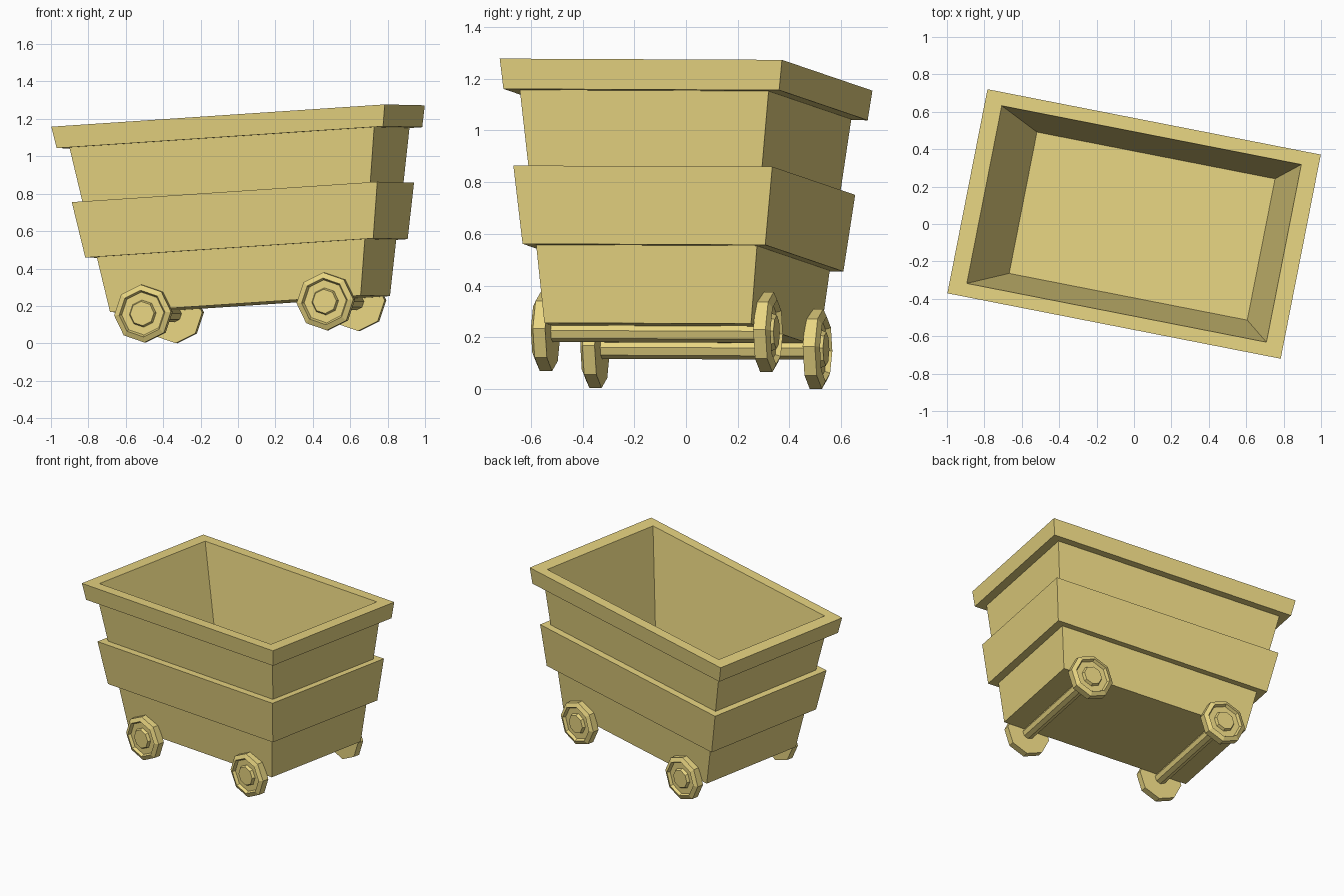
import bpy, bmesh, math
from mathutils import Matrix

if "Cube" in bpy.data.objects:
    bpy.data.objects.remove(bpy.data.objects["Cube"])

gold = bpy.data.materials.new("gold_paint")
gold.diffuse_color = (0.80, 0.66, 0.22, 1)
gold.use_nodes = True
gold.node_tree.nodes["Principled BSDF"].inputs["Base Color"].default_value = gold.diffuse_color

# The whole cart is turned on plan and pitched slightly nose-up
POSE = (Matrix.Rotation(math.radians(-11.1), 4, 'Z')
        @ Matrix.Translation((0.08, -0.005, 0))
        @ Matrix.Rotation(math.radians(-3.75), 4, 'Y')
        @ Matrix.Rotation(math.radians(-0.25), 4, 'X'))


def loft(name, rings, local=Matrix()):
    """Skin a list of closed point rings, cap both ends and pose the result."""
    bm = bmesh.new()
    loops = [[bm.verts.new(p) for p in ring] for ring in rings]
    for a, b in zip(loops, loops[1:]):
        n = len(a)
        for i in range(n):
            bm.faces.new((a[i], a[(i + 1) % n], b[(i + 1) % n], b[i]))
    bm.faces.new(loops[0][::-1])
    bm.faces.new(loops[-1])
    bmesh.ops.recalc_face_normals(bm, faces=bm.faces)
    bm.transform(POSE @ local)
    mesh = bpy.data.meshes.new(name)
    bm.to_mesh(mesh)
    bm.free()
    mesh.materials.append(gold)
    obj = bpy.data.objects.new(name, mesh)
    bpy.context.collection.objects.link(obj)
    return obj


def rect(h, hl, hw):
    return [(-hl, -hw, h), (hl, -hw, h), (hl, hw, h), (-hl, hw, h)]


def octagon(r, h):
    return [(r * math.cos(i * math.pi / 4), r * math.sin(i * math.pi / 4), h)
            for i in range(8)]


# Tub: tapered walls with a middle band, a top rim and a hollow inside
# (height, half length, half width)
tub_profile = [
    (0.210, 0.684, 0.407), (0.509, 0.732, 0.435),   # lower wall
    (0.509, 0.786, 0.478), (0.809, 0.834, 0.510),   # band
    (0.809, 0.786, 0.460), (1.102, 0.832, 0.490),   # upper wall
    (1.102, 0.891, 0.543), (1.218, 0.910, 0.556),   # rim
    (1.218, 0.818, 0.484), (0.540, 0.650, 0.385),   # inside and floor
]
loft("tub", [rect(*s) for s in tub_profile])

# Wheels with a dished outer face and hub, plus the axles between them
AXLE_X, AXLE_H, WHEEL_Y = 0.498, 0.19, 0.44
wheel_profile = [(0.155, -0.03), (0.155, 0.018), (0.125, 0.032),
                 (0.115, 0.012), (0.073, 0.012), (0.065, 0.032)]
for end, sx in (("rear", -1), ("front", 1)):
    place = Matrix.Translation((sx * AXLE_X, 0, AXLE_H))
    lay = Matrix.Rotation(math.radians(-90), 4, 'X')   # local z becomes +y
    loft(end + "_axle", [octagon(0.042, -0.42), octagon(0.042, 0.42)], place @ lay)
    for side, sy in (("left", 1), ("right", -1)):
        turn = Matrix.Rotation(math.radians(-90 * sy), 4, 'X')
        loft(f"{end}_{side}_wheel", [octagon(r, h) for r, h in wheel_profile],
             place @ Matrix.Translation((0, sy * WHEEL_Y, 0)) @ turn)
